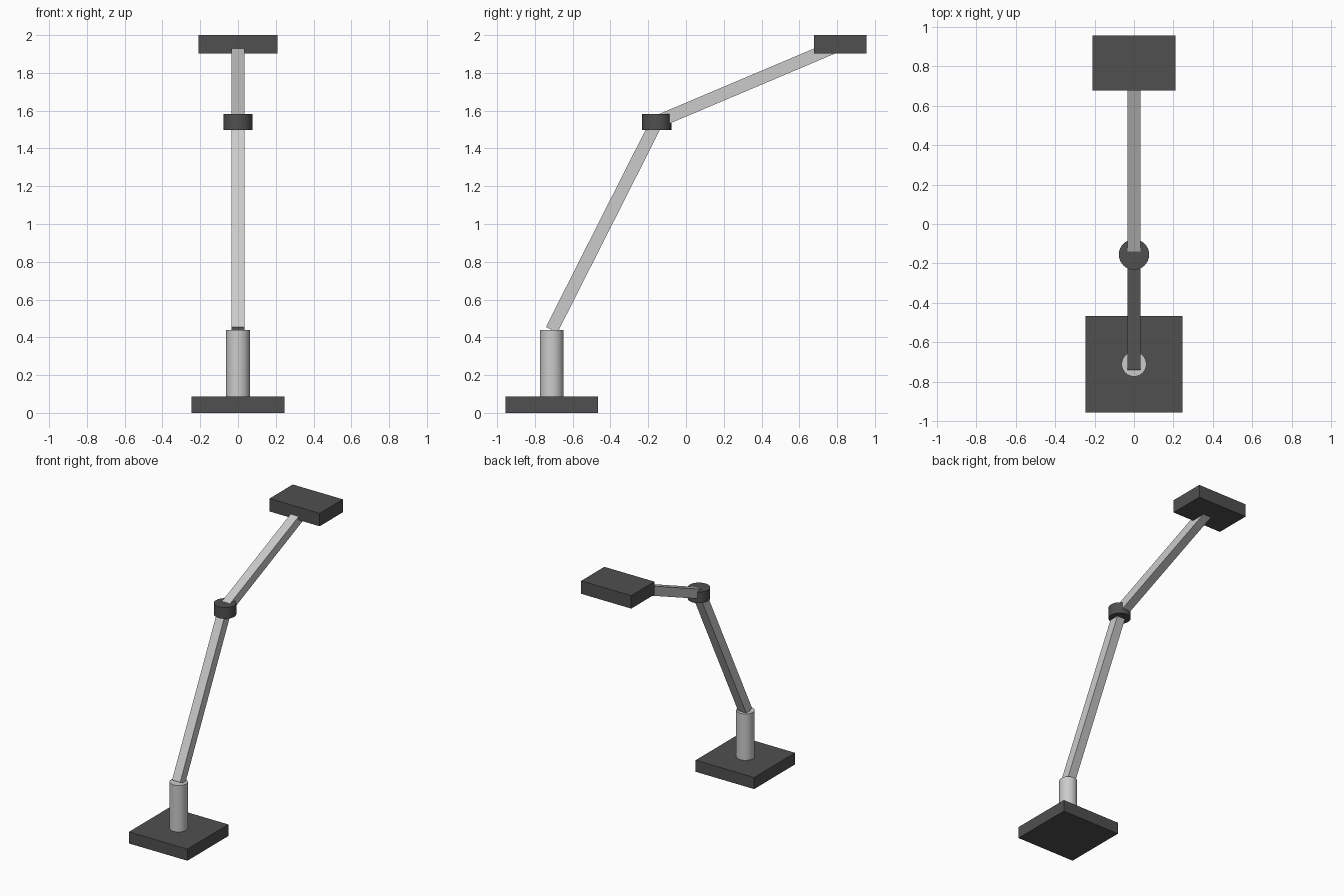
import bpy
from math import radians
from mathutils import Vector

if "Cube" in bpy.data.objects:
    bpy.data.objects.remove(bpy.data.objects["Cube"])


def material(name, color):
    m = bpy.data.materials.new(name)
    m.diffuse_color = color
    m.use_nodes = True
    m.node_tree.nodes["Principled BSDF"].inputs["Base Color"].default_value = m.diffuse_color
    return m


DARK = material("dark_grey", (0.08, 0.08, 0.08, 1))
LIGHT = material("light_grey", (0.62, 0.62, 0.65, 1))


def finish(name, mat):
    o = bpy.context.object
    o.name = name
    o.data.materials.append(mat)
    return o


def box(name, center, size, mat):
    bpy.ops.mesh.primitive_cube_add(size=1, location=center)
    o = finish(name, mat)
    o.scale = size
    bpy.ops.object.transform_apply(location=False, rotation=False, scale=True)
    return o


def cylinder(name, y, z0, z1, radius, mat):
    bpy.ops.mesh.primitive_cylinder_add(vertices=32, radius=radius, depth=z1 - z0,
                                        location=(0, y, (z0 + z1) / 2))
    o = finish(name, mat)
    bpy.ops.object.shade_smooth_by_angle(angle=radians(40))
    return o


def arm(name, a, b, width, mat):
    """Square bar running from point a to point b."""
    a, b = Vector(a), Vector(b)
    d = b - a
    o = box(name, (a + b) / 2, (width, width, d.length), mat)
    o.rotation_euler = Vector((0, 0, 1)).rotation_difference(d).to_euler()
    return o


BASE_Y = -0.711
SHOULDER = (0, BASE_Y, 0.44)
ELBOW = (0, -0.155, 1.54)
HEAD = (0, 0.817, 1.951)

# Base plate and post
box("base_plate", (0, BASE_Y, 0.044), (0.49, 0.49, 0.088), DARK)
cylinder("base_post", BASE_Y, 0.088, 0.44, 0.063, LIGHT)

# Two arms meeting at the elbow joint
arm("lower_arm", SHOULDER, ELBOW, 0.068, LIGHT)
cylinder("elbow_joint", ELBOW[1], 1.498, 1.583, 0.077, DARK)
arm("upper_arm", ELBOW, HEAD, 0.068, LIGHT)

# Lamp head
box("lamp_head", HEAD, (0.42, 0.278, 0.098), DARK)
